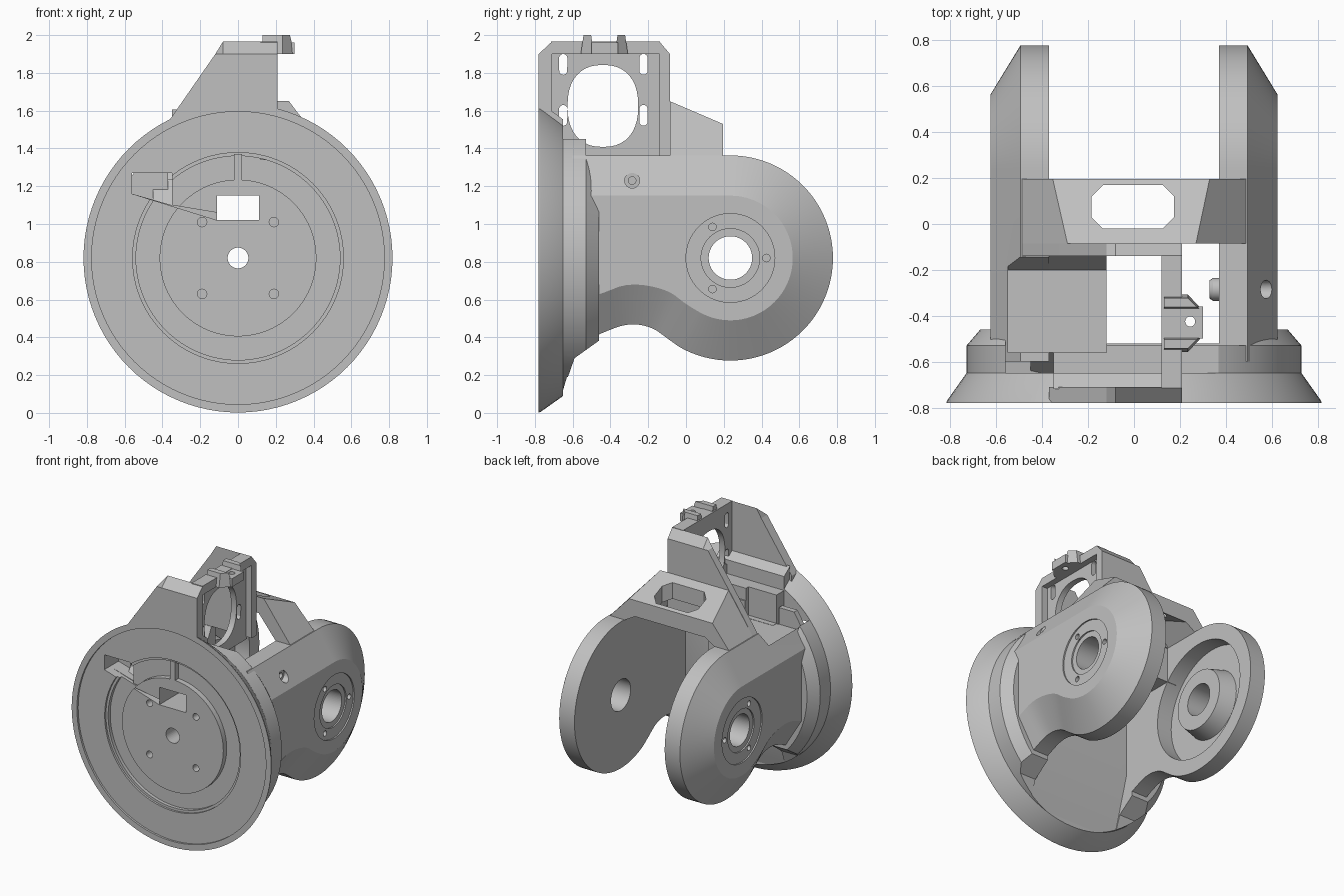
import bpy, bmesh, math
from mathutils import Vector

if "Cube" in bpy.data.objects:
    bpy.data.objects.remove(bpy.data.objects["Cube"])

GREY = (0.53, 0.53, 0.53, 1)
mat = bpy.data.materials.new("matte_grey")
mat.use_nodes = True
mat.diffuse_color = GREY
mat.node_tree.nodes["Principled BSDF"].inputs["Base Color"].default_value = GREY

ZC = 0.82            # height of the disc and arm axes
HUB_Y = 0.235        # arm hub position
parts = []


def finish(name, bm, cutter=False):
    bmesh.ops.remove_doubles(bm, verts=bm.verts, dist=1e-5)
    bmesh.ops.recalc_face_normals(bm, faces=bm.faces)
    me = bpy.data.meshes.new(name)
    bm.to_mesh(me)
    bm.free()
    ob = bpy.data.objects.new(name, me)
    bpy.context.collection.objects.link(ob)
    me.materials.append(mat)
    if cutter:
        ob.hide_render = True
    else:
        parts.append(ob)
    return ob


def prism(name, pts, axis, a, b, cutter=False, tweak=None):
    """Extrude a 2D outline along an axis; tweak may shift vertices."""
    place = {"x": lambda u, v, w: (w, u, v),
             "y": lambda u, v, w: (u, w, v),
             "z": lambda u, v, w: (u, v, w)}[axis]
    bm = bmesh.new()
    ends = [[bm.verts.new(place(u, v, w)) for u, v in pts] for w in (a, b)]
    for ring in ends:
        bm.faces.new(ring)
    n = len(pts)
    for i in range(n):
        j = (i + 1) % n
        bm.faces.new((ends[0][i], ends[0][j], ends[1][j], ends[1][i]))
    if tweak:
        for v in bm.verts:
            tweak(v.co)
    return finish(name, bm, cutter)


def box(name, x, y, z, cutter=False):
    return prism(name, [(x[0], y[0]), (x[1], y[0]), (x[1], y[1]), (x[0], y[1])],
                 "z", z[0], z[1], cutter)


def lathe(name, prof, axis, centre, cutter=False, steps=96):
    """Revolve (radius, position) pairs about an x or y axis."""
    bm = bmesh.new()
    d = Vector((1, 0, 0)) if axis == "x" else Vector((0, 1, 0))
    c = Vector(centre)
    vs = [bm.verts.new(c + d * h + Vector((0, 0, r))) for r, h in prof]
    es = [bm.edges.new(p) for p in zip(vs, vs[1:])]
    if prof[0][0] > 0 or prof[-1][0] > 0:
        es.append(bm.edges.new((vs[-1], vs[0])))
    bmesh.ops.spin(bm, geom=vs + es, cent=c, axis=d, angle=math.tau, steps=steps)
    return finish(name, bm, cutter)


def drill(axis, centre, r, a, b, steps=48):
    return lathe("drill", [(0, a), (r, a), (r, b), (0, b)], axis, centre, True, steps)


def boolean(targets, cutters, op="DIFFERENCE"):
    for ob in targets:
        for cut in cutters:
            m = ob.modifiers.new("cut", "BOOLEAN")
            m.operation, m.object, m.solver = op, cut, "EXACT"
            bpy.context.view_layer.objects.active = ob
            bpy.ops.object.modifier_apply(modifier=m.name)
    for cut in cutters:
        bpy.data.objects.remove(cut)


def ellipse(cx, cy, rx, ry, n=40, power=1.0):
    """Ellipse points; a power below one squares it off."""
    def bend(t):
        return math.copysign(abs(t) ** power, t)
    return [(cx + rx * bend(math.cos(math.tau * i / n)), cy + ry * bend(math.sin(math.tau * i / n)))
            for i in range(n)]


# Front disc with flared rim
axis_c = (0, 0, ZC)
disc = lathe("front_disc", [(0, -.78), (.818, -.78), (.815, -.77), (.73, -.65), (0, -.65)],
             "y", axis_c)

# Collar behind the disc, trimmed above and below, scooped out between the arms
collar = lathe("collar", [(0, -.7), (.73, -.7), (.73, -.53), (.67, -.46), (0, -.46)],
               "y", axis_c)
trim = prism("trim", [(-.72, 0), (-.66, .09), (-.59, .29), (-.45, .39), (-.45, 1.36),
                      (-.53, 1.36), (-.53, 1.45), (-.72, 1.45)], "x", -1, 1, True)
boolean([collar], [trim], "INTERSECT")
boolean([collar], [prism("scoop", [(-.68, 0), (-.66, .09), (-.52, .56), (-.52, 2), (0, 2), (0, 0)],
                         "x", -.37, .37, True)])


# Fork arms: rounded ends, bevelled outward
def soften(pts):
    """Corner-cutting subdivision that keeps the end points."""
    for _ in range(2):
        mid = [tuple(a * (1 - t) + b * t for a, b in zip(p, q))
               for p, q in zip(pts, pts[1:]) for t in (.25, .75)]
        pts = [pts[0]] + mid + [pts[-1]]
    return pts


def arm_outline(r, belly):
    arc = [math.radians(90 - 210 * i / 56) for i in range(57)]
    curve = [(HUB_Y + r * math.cos(a), ZC + r * math.sin(a)) for a in arc]
    return [(-.6, ZC + r)] + curve[:-1] + soften([curve[-1]] + belly)


WIDE = arm_outline(.543, [(-.1, .395), (-.18, .455), (-.3, .475), (-.42, .435), (-.6, .35)])
SLIM = arm_outline(.33, [(0, .575), (-.1, .655), (-.3, .69), (-.45, .63), (-.6, .58)])


def make_arm(name, side):
    bm = bmesh.new()
    rings = [[bm.verts.new((side * x, y, z)) for y, z in line]
             for x, line in ((.37, WIDE), (.495, WIDE), (.625, SLIM))]
    bm.faces.new(rings[0])
    bm.faces.new(rings[-1])
    for lo, hi in zip(rings, rings[1:]):
        for i in range(len(lo)):
            j = (i + 1) % len(lo)
            bm.faces.new((lo[i], lo[j], hi[j], hi[i]))
    arm = finish(name, bm)
    hub = (0, HUB_Y, ZC)
    cuts = [drill("x", hub, .235, side * .615, side * .7, 64),
            drill("x", hub, .155, side * .605, side * .7, 64),
            drill("x", hub, .115, side * .3, side * .7, 64)]
    for k in range(3):
        a = math.tau * k / 3
        cuts.append(drill("x", (0, HUB_Y + .19 * math.cos(a), ZC + .19 * math.sin(a)),
                          .02, side * .55, side * .7, 20))
    boolean([arm], cuts)
    return arm


left_arm = make_arm("left_arm", 1)
right_arm = make_arm("right_arm", -1)

# Hollow inside of the right arm, leaving a hub boss
boolean([right_arm], [lathe("pocket", [(.25, -.49), (.43, -.49), (.43, -.3), (.2, -.3)],
                            "x", (0, HUB_Y, ZC), True)])

# Screw boss and stepped screw hole in the left arm
screw = (0, -.285, 1.23)
boolean([left_arm], [drill("x", screw, .04, .55, .7, 24), drill("x", screw, .02, .45, .7, 24)])
lathe("screw_boss", [(0, .33), (.04, .33), (.05, .345), (.05, .38), (0, .38)], "x", screw, steps=24)

# Sunken deck on the right side, ramping up at the back and down to the front
boolean([right_arm, collar],
        [prism("deck_cut", [(-.56, 1.24), (-.2, 1.24), (-.14, 1.37), (-.14, 1.6), (-.56, 1.6)],
               "x", -.55, -.12, True)])
prism("deck", [(-.66, 1.1), (-.56, 1.238), (-.2, 1.238), (-.14, 1.358), (-.09, 1.358), (-.09, 1.1)],
      "x", -.45, -.12)


# Tall front and rear walls with a sloped edge and bevelled top
def lower_edge(edge_y):
    def tweak(co):
        if abs(co.y - edge_y) < .001 and co.z > 1.95:
            co.z = 1.9
    return tweak


SLOPE = [(-.37, 1.54), (-.12, 1.9), (-.08, 1.965), (.21, 1.965)]
front_wall = prism("front_wall", [(-.37, 1.43)] + SLOPE + [(.21, 1.43)], "y", -.78, -.71,
                   tweak=lower_edge(-.78))
prism("wall_foot", [(-.72, 1.4), (-.72, 1.605), (-.65, 1.553), (-.65, 1.4)], "x", -.35, .21)
prism("rear_wall", [(-.49, 1.36)] + SLOPE + [(.21, 1.36)], "y", -.14, -.085,
      tweak=lower_edge(-.085))

# Side mounting plate with a large opening and four slots
side_plate = box("side_plate", (.12, .165), (-.74, -.13), (1.34, 1.93))
opening = [prism("opening", ellipse(-.44, 1.625, .187, .217, 40, .85), "x", 0, .4, True)]
for y in (-.65, -.225):
    for z in (1.845, 1.575):
        pts = [(y + dy, z + dz + (.033 if dz > 0 else -.033))
               for dy, dz in ellipse(0, 0.0001, .022, .022, 20)]
        opening.append(prism("slot", pts, "x", 0, .4, True))
boolean([side_plate], opening)
box("side_plate_top", (.12, .21), (-.715, -.138), (1.9, 1.965))

# Hinge tab on top with a pin hole between two wedge lugs
tab = prism("hinge_tab", [(.13, -.5), (.3, -.5), (.3, -.36), (.13, -.36)], "z", 1.9, 1.962)
boolean([tab], [prism("pin_hole", ellipse(.245, -.425, .022, .022, 20), "z", 1.8, 2.1, True)])
MID_Y = -.4325


def make_lug(name, s):
    def taper(co):
        if co.z > 1.99:
            co.x = min(co.x, .275)
            co.y += s * (.015 if abs(co.y - MID_Y) < .08 else -.015)
    prism(name, [(.13, MID_Y + s * .125), (.235, MID_Y + s * .125), (.3, MID_Y + s * .055),
                 (.13, MID_Y + s * .055)], "z", 1.9, 2, tweak=taper)


make_lug("front_lug", -1)
make_lug("rear_lug", 1)


# Bridge joining the arms, lower and wider at the back, with a window
def slope_back(co):
    if co.y > 0 and co.z > 1.4:
        co.z -= .12
        co.x *= 1.22


bridge = prism("bridge", [(-.49, 1.3), (-.49, 1.36), (-.29, 1.65), (.27, 1.65), (.49, 1.36), (.49, 1.3),
                          (.37, 1.3), (.37, 1.36), (.23, 1.53), (-.24, 1.53), (-.37, 1.36), (-.37, 1.3)],
               "y", -.085, .195, tweak=slope_back)
boolean([bridge], [prism("window", [(-.185, .03), (-.135, -.02), (.125, -.02), (.175, .03),
                                    (.175, .12), (.125, .17), (-.135, .17), (-.185, .12)],
                         "z", 1.2, 1.9, True)])

# Front face: shallow dish, stepped ring groove, cable channel, window and holes
boolean([disc, front_wall], [drill("y", axis_c, .775, -.9, -.765, 96)])
boolean([disc], [lathe("groove", [(.415, -.9), (.558, -.9), (.558, -.75), (.54, -.75),
                                  (.54, -.725), (.415, -.725)], "y", axis_c, True)])
boolean([disc], [prism("channel", [(-.56, 1.27), (-.35, 1.27), (-.35, 1.1), (-.11, 1.06),
                                   (-.11, 1.02), (-.56, 1.16)], "y", -.9, -.67, True)])
TAG = [(-.56, 1.16), (-.35, 1.1), (-.35, 1.27), (-.56, 1.27)]
boolean([disc, collar], [prism("channel_exit", TAG, "y", -.9, -.55, True)])
boolean([collar], [box("channel_top", (-.56, -.35), (-.649, -.5), (1.2, 1.6), True)])
boolean([disc, collar], [box("cable_window", (-.11, .11), (-.9, -.4), (1.02, 1.15), True),
                         drill("y", axis_c, .055, -.9, -.4, 32)])
boolean([disc], [drill("y", (sx * .19, 0, ZC + sz * .19), .025, -.9, -.7, 20)
                 for sx in (-1, 1) for sz in (-1, 1)])
box("stop_lug", (-.02, .02), (-.765, -.72), (1.23, 1.37))

# Smooth curves, keep hard edges
for ob in parts:
    bpy.ops.object.select_all(action="DESELECT")
    ob.select_set(True)
    bpy.context.view_layer.objects.active = ob
    bpy.ops.object.shade_smooth_by_angle(angle=math.radians(25))
